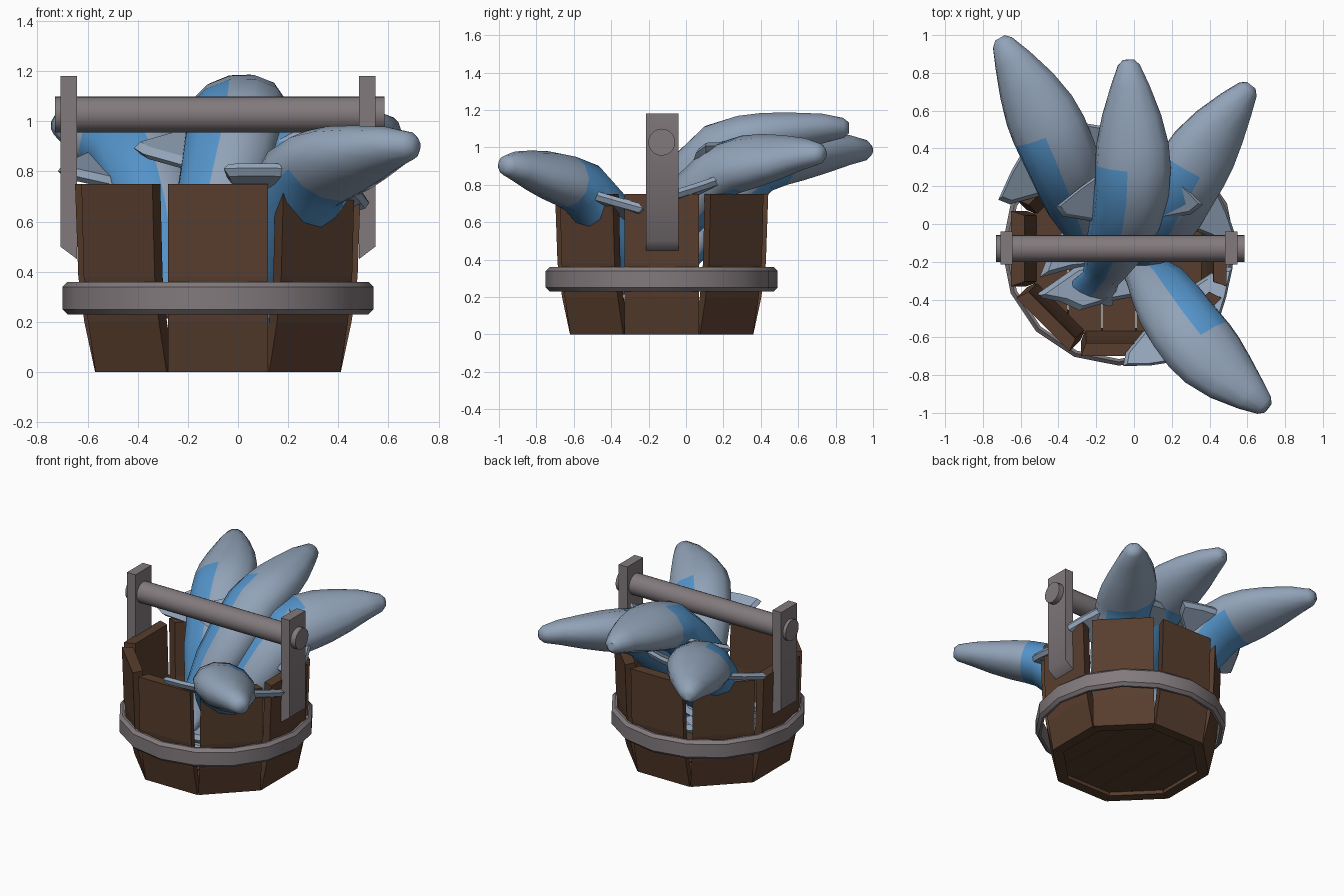
import bpy, bmesh, math
from mathutils import Vector

if "Cube" in bpy.data.objects:
    bpy.data.objects.remove(bpy.data.objects["Cube"])

CX, CY = -0.08, -0.13  # bucket axis


def material(name, rgb):
    m = bpy.data.materials.new(name)
    m.diffuse_color = (*rgb, 1)
    m.use_nodes = True
    m.node_tree.nodes["Principled BSDF"].inputs["Base Color"].default_value = m.diffuse_color
    return m


WOOD = material("brown wood", (0.098, 0.048, 0.027))
METAL = material("grey metal", (0.225, 0.195, 0.205))
SKIN = material("grey blue skin", (0.285, 0.365, 0.48))
BLUE = material("bright blue skin", (0.087, 0.29, 0.58))


def finish(name, bm, mats, smooth=None):
    bmesh.ops.recalc_face_normals(bm, faces=bm.faces)
    me = bpy.data.meshes.new(name)
    bm.to_mesh(me)
    bm.free()
    ob = bpy.data.objects.new(name, me)
    bpy.context.collection.objects.link(ob)
    for m in mats:
        me.materials.append(m)
    if smooth:
        bpy.ops.object.select_all(action='DESELECT')
        ob.select_set(True)
        bpy.context.view_layer.objects.active = ob
        bpy.ops.object.shade_smooth_by_angle(angle=math.radians(smooth))
    return ob


def skin_rings(bm, rings, closed=False, paint=None):
    """Bridge equal rings of points; cap the ends unless the loop is closed."""
    vs = [[bm.verts.new(p) for p in r] for r in rings]
    n = len(vs[0])
    for i in range(len(vs) if closed else len(vs) - 1):
        a, b = vs[i], vs[(i + 1) % len(vs)]
        for k in range(n):
            f = bm.faces.new((a[k], a[(k + 1) % n], b[(k + 1) % n], b[k]))
            if paint:
                f.material_index = paint(i, k)
    if not closed:
        bm.faces.new(vs[0])
        bm.faces.new(vs[-1])


# Bucket staves: eight bowed planks
for i in range(8):
    a = i * math.pi / 4
    out = Vector((math.cos(a), math.sin(a), 0))
    side = Vector((-out.y, out.x, 0))
    rings = []
    for z, r in ((0, 0.49), (0.2, 0.533), (0.38, 0.557), (0.75, 0.57)):
        c = Vector((CX, CY, z))
        rings.append([c + out * rr + side * s for rr, s in
                      ((r, -0.2), (r, 0.2), (r - 0.07, 0.175), (r - 0.07, -0.175))])
    bm = bmesh.new()
    skin_rings(bm, rings)
    finish("stave", bm, [WOOD])

# Bucket floor: planks running front to back, trimmed to the octagon
R = 0.45
for i in range(5):
    x0, x1 = -R + i * 0.18 + 0.003, -R + (i + 1) * 0.18 - 0.003
    xs = sorted({x0, x1} | {s * R * 0.414 for s in (-1, 1) if x0 < s * R * 0.414 < x1})
    half = [(x, min(R, R * 1.414 - abs(x))) for x in xs]
    outline = half + [(x, -y) for x, y in reversed(half)]
    bm = bmesh.new()
    skin_rings(bm, [[(CX + x, CY + y, z) for x, y in outline] for z in (0.03, 0.08)])
    finish("floor_plank", bm, [WOOD])

# Metal hoop with bevelled rims
section = ((0.62, 0.25), (0.62, 0.34), (0.6, 0.36), (0.585, 0.36), (0.585, 0.23), (0.6, 0.23))
bm = bmesh.new()
skin_rings(bm, [[(CX + r * math.cos(i * math.pi / 8), CY + r * math.sin(i * math.pi / 8), z)
                 for r, z in section] for i in range(16)], closed=True)
finish("hoop", bm, [METAL], 30)

# Handle uprights with a slanted foot
for s in (-1, 1):
    outline = ((0.562, 0.45), (0.562, 1.18), (0.628, 1.18), (0.628, 0.5))
    bm = bmesh.new()
    skin_rings(bm, [[(CX + s * x, y, z) for x, z in outline] for y in (-0.215, -0.04)])
    finish("handle_upright", bm, [METAL], 60)

# Handle bar
bm = bmesh.new()
skin_rings(bm, [[(x, CY + 0.072 * math.cos(k * math.pi / 10), 1.028 + 0.072 * math.sin(k * math.pi / 10))
                 for k in range(20)] for x in (-0.73, 0.585)])
finish("handle_bar", bm, [METAL], 40)

# Body sections, nose to tail: distance back, drop, half width, half height
BODY = ((0.0, 0.0, 0.03, 0.03), (0.03, 0.0, 0.06, 0.055), (0.14, 0.0, 0.105, 0.08),
        (0.3, -0.02, 0.16, 0.108), (0.45, -0.04, 0.195, 0.13), (0.57, -0.06, 0.205, 0.14),
        (0.7, -0.1, 0.2, 0.15), (0.85, -0.24, 0.19, 0.15), (0.99, -0.41, 0.165, 0.13),
        (1.1, -0.6, 0.125, 0.1), (1.18, -0.76, 0.1, 0.06), (1.27, -0.84, 0.13, 0.03))
SIDES = 12


def sea_creature(tip, heading, bend, pitch, bow, roll, scale):
    a = math.radians(heading)
    fwd = Vector((math.cos(a), math.sin(a), 0))
    left = Vector((-fwd.y, fwd.x, 0))
    k = tip[2] / 1.11
    ro = math.radians(roll)  # positive lowers the left side

    def place(d, lat, dz):
        lat += bend * max(0, d - 0.6) ** 2 + bow * math.sin(math.pi * min(1, d / 1.0))
        return Vector(tip) - fwd * d * scale + left * lat + Vector((0, 0, dz * k - pitch * d))

    # Body: bent tube, back half mostly bright blue
    spine = [place(d, 0, dz) for d, dz, w, h in BODY]
    rings = []
    for i, (d, dz, w, h) in enumerate(BODY):
        t = (spine[max(i - 1, 0)] - spine[min(i + 1, len(BODY) - 1)]).normalized()
        lat = (left - t * left.dot(t)).normalized()
        up = t.cross(lat)
        lat, up = (lat * math.cos(ro) - up * math.sin(ro),
                   up * math.cos(ro) + lat * math.sin(ro))
        rings.append([spine[i] - lat * w * math.cos(2 * math.pi * j / SIDES)
                      + up * h * math.sin(2 * math.pi * j / SIDES) for j in range(SIDES)])
    bm = bmesh.new()
    skin_rings(bm, rings, paint=lambda i, j: int(i >= 5 and 3 <= j <= 10))
    finish("creature_body", bm, [SKIN, BLUE], 50)

    def plate(name, pts, t):
        bm = bmesh.new()
        mid = [sum(p[c] for p in pts) / len(pts) for c in range(3)]
        rings = []
        for off, f in ((t, 0.82), (0, 1), (-t, 0.82)):
            rings.append([place(*[m + (q - m) * f for q, m in zip(p, mid)])
                          + Vector((0, 0, off)) for p in pts])
        skin_rings(bm, rings)
        finish(name, bm, [SKIN], 30)

    # Side fins, swept back
    for s in (-1, 1):
        pts = [(0.58, 0.13, -0.1), (0.68, 0.27, -0.12), (0.79, 0.39, -0.14),
               (0.84, 0.34, -0.17), (0.88, 0.12, -0.26)]
        plate("side_fin", [(d, s * l, z - s * l * math.sin(ro) * 0.7) for d, l, z in pts], 0.025)
    # Tail fluke
    half = ((1.08, 0.02), (1.12, 0.17), (1.27, 0.3), (1.3, 0.14))
    pts = [(d, l, -0.83) for d, l in half] + [(1.35, 0, -0.83)]
    pts += [(d, -l, -0.83) for d, l in reversed(half)]
    plate("tail_fluke", pts, 0.03)


sea_creature((-0.71, 0.985, 0.985), 116, 0.15, 0.0, -0.02, 14, 0.97)
sea_creature((-0.03, 0.87, 1.105), 91, 0.5, 0.02, -0.015, 12, 0.98)
sea_creature((0.62, 0.735, 0.965), 58, 0.0, 0.0, 0.03, -25, 0.93)
sea_creature((0.71, -0.975, 0.905), -48, 0.0, 0.06, -0.05, 18, 0.86)
